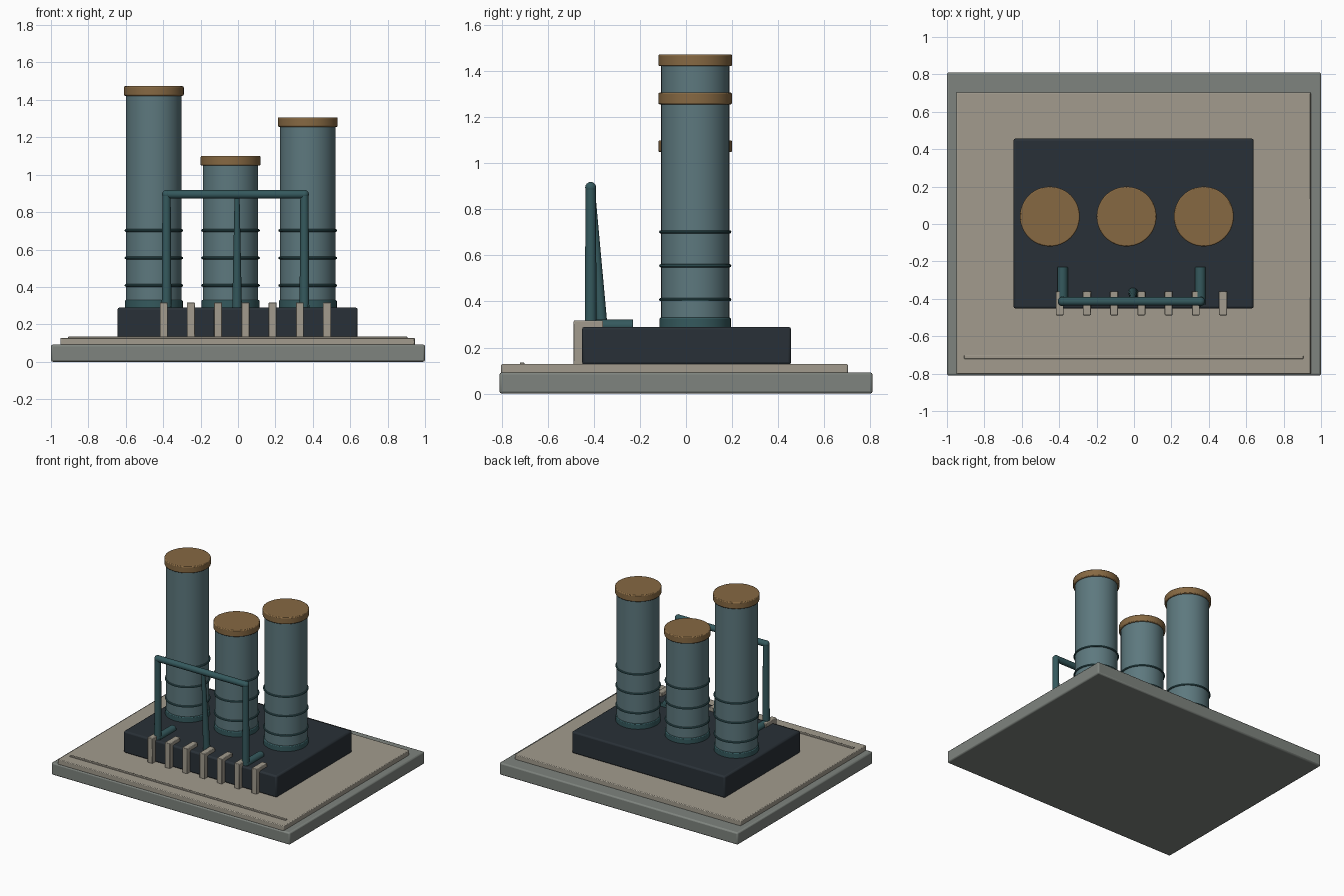
import bpy, math
from mathutils import Vector

if "Cube" in bpy.data.objects:
    bpy.data.objects.remove(bpy.data.objects["Cube"])


def material(name, rgb):
    m = bpy.data.materials.new(name)
    m.diffuse_color = (*rgb, 1)
    m.use_nodes = True
    m.node_tree.nodes["Principled BSDF"].inputs["Base Color"].default_value = m.diffuse_color
    return m


STONE = material("grey_stone", (0.21, 0.23, 0.21))
SAND = material("sand", (0.36, 0.33, 0.27))
DARK = material("dark_slate", (0.022, 0.030, 0.038))
STEEL = material("blue_steel", (0.11, 0.19, 0.21))
TEAL = material("dark_teal", (0.035, 0.10, 0.11))
BRONZE = material("bronze", (0.24, 0.14, 0.055))


def finish(ob, name, mat, bevel=0.0):
    ob.name = name
    ob.data.materials.append(mat)
    if bevel:
        mod = ob.modifiers.new("bevel", "BEVEL")
        mod.width, mod.segments = bevel, 2
        mod.limit_method, mod.angle_limit = "ANGLE", math.radians(40)
    bpy.ops.object.shade_smooth_by_angle(angle=math.radians(35))
    return ob


def box(name, lo, hi, mat, bevel):
    lo, hi = Vector(lo), Vector(hi)
    bpy.ops.mesh.primitive_cube_add(size=1, location=(lo + hi) / 2)
    ob = bpy.context.object
    ob.scale = hi - lo
    bpy.ops.object.transform_apply(location=False, rotation=False, scale=True)
    return finish(ob, name, mat, bevel)


def rod(name, a, b, r1, r2, mat, bevel=0.0, sides=24):
    a, b = Vector(a), Vector(b)
    bpy.ops.mesh.primitive_cone_add(vertices=sides, radius1=r1, radius2=r2,
                                    depth=(b - a).length, location=(a + b) / 2)
    ob = bpy.context.object
    ob.rotation_euler = (b - a).to_track_quat("Z", "Y").to_euler()
    return finish(ob, name, mat, bevel)


# stepped base
box("base_slab", (-1, -0.81, 0), (1, 0.81, 0.092), STONE, 0.01)
box("paved_plate", (-0.95, -0.803, 0.088), (0.945, 0.703, 0.128), SAND, 0.005)
box("front_strip", (-0.908, -0.722, 0.12), (0.905, -0.702, 0.135), SAND, 0.003)
box("dark_plinth", (-0.645, -0.452, 0.125), (0.64, 0.457, 0.29), DARK, 0.012)

# three columns with collar, rings and cap
for i, (x, top) in enumerate([(-0.45, 1.473), (-0.04, 1.10), (0.373, 1.307)], 1):
    y = 0.04
    rod(f"column_{i}", (x, y, 0.28), (x, y, top - 0.03), 0.148, 0.148, STEEL, sides=48)
    rod(f"collar_{i}", (x, y, 0.28), (x, y, 0.33), 0.155, 0.155, TEAL, 0.006, 48)
    rod(f"cap_{i}", (x, y, top - 0.051), (x, y, top), 0.16, 0.16, BRONZE, 0.006, 48)
    for j, z in enumerate((0.408, 0.555, 0.702), 1):
        bpy.ops.mesh.primitive_torus_add(location=(x, y, z), major_radius=0.15,
                                         minor_radius=0.007, major_segments=48,
                                         minor_segments=8)
        finish(bpy.context.object, f"ring_{i}_{j}", TEAL)

# pipe frame: posts, feet, crossbar and leaning centre brace
for side, x in (("left", -0.382), ("right", 0.355)):
    rod(f"{side}_post", (x, -0.414, 0.28), (x, -0.414, 0.895), 0.026, 0.022, TEAL)
    rod(f"{side}_foot", (x, -0.43, 0.294), (x, -0.23, 0.294), 0.028, 0.028, TEAL, 0.004)
    bpy.ops.mesh.primitive_uv_sphere_add(segments=24, ring_count=12, radius=0.024,
                                         location=(x, -0.414, 0.895))
    finish(bpy.context.object, f"{side}_elbow", TEAL)
rod("crossbar", (-0.382, -0.414, 0.895), (0.355, -0.414, 0.895), 0.023, 0.023, TEAL)
rod("centre_brace", (-0.005, -0.366, 0.28), (-0.005, -0.41, 0.905), 0.026, 0.013, TEAL)

# row of small upright blocks along the front
for i in range(7):
    x = -0.397 + i * 0.1455
    box(f"front_block_{i + 1}", (x - 0.021, -0.488, 0.125), (x + 0.021, -0.36, 0.317),
        SAND, 0.004)
